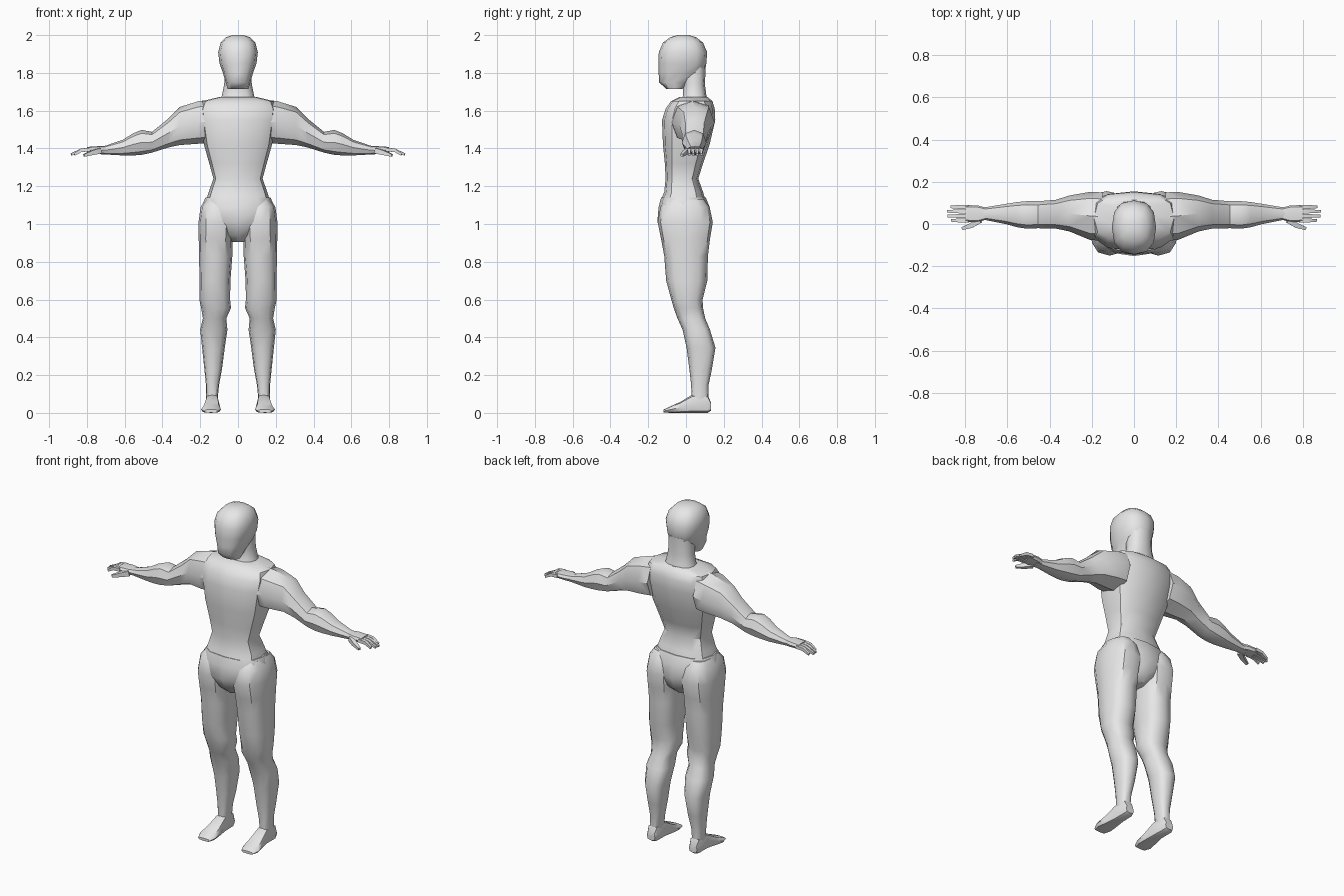
import bpy, bmesh, math
from mathutils import Vector

grey = bpy.data.materials.new("light_grey")
grey.diffuse_color = (0.8, 0.8, 0.8, 1)


def curve_pow(v, p):
    return math.copysign(abs(v) ** (2 / p), v)


def loft(name, rings, axis="z", sides=12, power=2.4, mirror=False, angle=40):
    """Rings are (position along axis, a_min, a_max, b_min, b_max)."""
    bm = bmesh.new()
    loops = []
    for t, a0, a1, b0, b1 in rings:
        loop = []
        for i in range(sides):
            w = 2 * math.pi * i / sides + (math.pi / 4 if sides == 4 else 0)
            k = math.sqrt(2) if sides == 4 else 1
            if sides == 4:
                u, v = k * math.cos(w), k * math.sin(w)
            else:
                u, v = curve_pow(math.cos(w), power), curve_pow(math.sin(w), power)
            a = (a0 + a1) / 2 + u * (a1 - a0) / 2
            b = (b0 + b1) / 2 + v * (b1 - b0) / 2
            co = {"z": (a, b, t), "x": (t, a, b), "y": (a, t, b)}[axis]
            loop.append(bm.verts.new(co))
        loops.append(loop)
    for lo, hi in zip(loops, loops[1:]):
        for i in range(sides):
            j = (i + 1) % sides
            bm.faces.new((lo[i], lo[j], hi[j], hi[i]))
    bm.faces.new(loops[0][::-1])
    bm.faces.new(loops[-1])
    return finish(name, bm, mirror, angle)


def finish(name, bm, mirror=False, angle=40):
    bmesh.ops.recalc_face_normals(bm, faces=bm.faces)
    me = bpy.data.meshes.new(name)
    bm.to_mesh(me)
    bm.free()
    me.materials.append(grey)
    ob = bpy.data.objects.new(name, me)
    bpy.context.collection.objects.link(ob)
    bpy.ops.object.select_all(action="DESELECT")
    ob.select_set(True)
    bpy.context.view_layer.objects.active = ob
    bpy.ops.object.shade_smooth_by_angle(angle=math.radians(angle))
    if mirror:
        m = ob.modifiers.new("Mirror", "MIRROR")
        m.use_mirror_merge = False
    return ob


def finger(name, points, radii):
    """Four-sided tapered tube through the points."""
    bm = bmesh.new()
    loops = []
    pts = [Vector(p) for p in points]
    direction = (pts[-1] - pts[0]).normalized()
    side = direction.cross(Vector((0, 0, 1))).normalized()
    up = side.cross(direction)
    for p, r in zip(pts, radii):
        loops.append([bm.verts.new(p + side * r * a + up * r * b)
                      for a, b in ((-1, -1), (1, -1), (1, 1), (-1, 1))])
    for lo, hi in zip(loops, loops[1:]):
        for i in range(4):
            bm.faces.new((lo[i], lo[(i + 1) % 4], hi[(i + 1) % 4], hi[i]))
    bm.faces.new(loops[0])
    bm.faces.new(loops[-1])
    return finish(name, bm, True, 30)


# Head: rounded skull narrowing to a blunt jaw
loft("head", [
    (1.715, -0.055, 0.055, -0.105, -0.02),
    (1.75, -0.065, 0.065, -0.142, 0.02),
    (1.80, -0.08, 0.08, -0.145, 0.095),
    (1.85, -0.098, 0.098, -0.146, 0.108),
    (1.91, -0.105, 0.105, -0.144, 0.112),
    (1.96, -0.092, 0.092, -0.122, 0.09),
    (1.988, -0.065, 0.065, -0.085, 0.055),
    (2.0, -0.03, 0.03, -0.045, 0.015)], power=2.5, angle=50)
loft("neck", [
    (1.64, -0.10, 0.10, -0.035, 0.12),
    (1.68, -0.085, 0.085, -0.015, 0.108),
    (1.74, -0.073, 0.073, -0.015, 0.10),
    (1.84, -0.07, 0.07, -0.03, 0.105)])

# Torso: waist up to the sloped shoulders
loft("torso", [
    (1.12, -0.170, 0.170, -0.135, 0.105),
    (1.17, -0.155, 0.155, -0.115, 0.09),
    (1.24, -0.130, 0.130, -0.108, 0.065),
    (1.32, -0.152, 0.152, -0.112, 0.09),
    (1.42, -0.180, 0.180, -0.122, 0.125),
    (1.55, -0.200, 0.200, -0.127, 0.155),
    (1.61, -0.205, 0.205, -0.108, 0.152),
    (1.65, -0.190, 0.190, -0.080, 0.14),
    (1.672, -0.10, 0.10, -0.035, 0.115)], power=2.9)

# Pelvis between waist and crotch
loft("pelvis", [
    (0.905, -0.035, 0.035, -0.075, 0.07),
    (0.94, -0.08, 0.08, -0.115, 0.11),
    (1.01, -0.175, 0.175, -0.152, 0.135),
    (1.09, -0.195, 0.195, -0.145, 0.125),
    (1.14, -0.172, 0.172, -0.132, 0.105)], power=2.6)

# Legs: thigh, knee, calf and ankle
loft("leg", [
    (0.07, 0.108, 0.168, 0.03, 0.118),
    (0.15, 0.100, 0.170, 0.027, 0.12),
    (0.23, 0.085, 0.178, 0.018, 0.137),
    (0.345, 0.070, 0.190, 0.003, 0.156),
    (0.44, 0.056, 0.200, -0.018, 0.127),
    (0.50, 0.062, 0.186, -0.045, 0.102),
    (0.555, 0.037, 0.195, -0.065, 0.090),
    (0.60, 0.042, 0.205, -0.078, 0.088),
    (0.70, 0.040, 0.204, -0.105, 0.113),
    (0.83, 0.030, 0.206, -0.115, 0.116),
    (0.92, 0.028, 0.208, -0.132, 0.127),
    (1.01, 0.022, 0.209, -0.150, 0.142),
    (1.09, 0.030, 0.198, -0.135, 0.125),
    (1.13, 0.060, 0.172, -0.10, 0.095)], power=2.6, mirror=True)

# Feet: heel to toe
loft("foot", [
    (0.132, 0.112, 0.165, 0.012, 0.055),
    (0.115, 0.105, 0.172, 0.0, 0.095),
    (0.035, 0.102, 0.172, 0.0, 0.098),
    (-0.03, 0.094, 0.185, 0.0, 0.058),
    (-0.08, 0.090, 0.196, 0.0, 0.036),
    (-0.118, 0.105, 0.180, 0.002, 0.018)], axis="y", sides=8, power=3, mirror=True)

# Arms: shoulder, upper arm, elbow, forearm and wrist
loft("arm", [
    (0.15, -0.08, 0.150, 1.43, 1.658),
    (0.21, -0.075, 0.152, 1.425, 1.650),
    (0.307, -0.035, 0.135, 1.418, 1.62),
    (0.37, -0.022, 0.115, 1.405, 1.557),
    (0.455, -0.020, 0.108, 1.378, 1.488),
    (0.51, -0.022, 0.108, 1.366, 1.498),
    (0.555, -0.015, 0.104, 1.363, 1.48),
    (0.61, 0.0, 0.095, 1.363, 1.446),
    (0.70, 0.018, 0.080, 1.368, 1.415),
    (0.74, 0.018, 0.080, 1.370, 1.408)], axis="x", sides=8, power=2.2, mirror=True)

# Hands: flat palm, four fingers and a thumb
loft("palm", [
    (0.70, 0.022, 0.076, 1.372, 1.412),
    (0.74, 0.008, 0.088, 1.374, 1.412),
    (0.80, 0.010, 0.090, 1.378, 1.408)], axis="x", sides=8, power=3, mirror=True)
for name, y, tip in (("index_finger", 0.017, 0.865), ("middle_finger", 0.038, 0.882),
                     ("ring_finger", 0.060, 0.885), ("little_finger", 0.081, 0.868)):
    finger(name, [(0.785, y, 1.394), (0.83, y, 1.390), (tip, y, 1.368)],
           [0.010, 0.009, 0.006])
finger("thumb", [(0.73, 0.02, 1.388), (0.77, -0.006, 1.378), (0.815, -0.022, 1.363)],
       [0.015, 0.012, 0.007])

# Centre front to back
bpy.context.view_layer.update()
